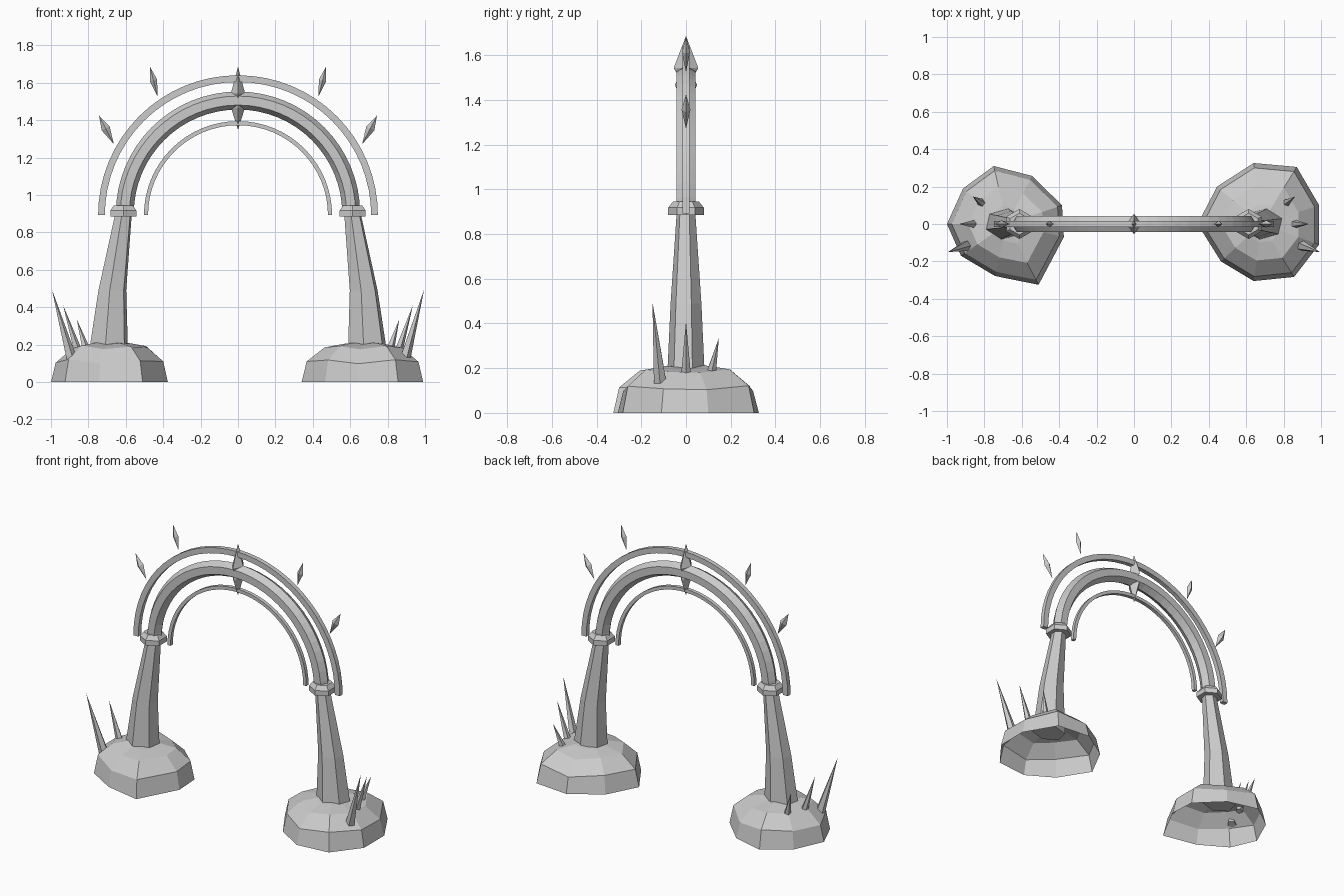
import bpy, bmesh, math
from mathutils import Vector

if "Cube" in bpy.data.objects:
    bpy.data.objects.remove(bpy.data.objects["Cube"])

stone = bpy.data.materials.new("grey stone")
stone.diffuse_color = (0.6, 0.6, 0.6, 1)
stone.use_nodes = True
stone.node_tree.nodes["Principled BSDF"].inputs["Base Color"].default_value = stone.diffuse_color


def loft(name, rings, cap_start=True, cap_end=True):
    """Skin a list of equal-sized vertex rings; a one-point ring is an apex."""
    bm = bmesh.new()
    loops = [[bm.verts.new(p) for p in ring] for ring in rings]
    for a, b in zip(loops, loops[1:]):
        n = max(len(a), len(b))
        for i in range(n):
            j = (i + 1) % n
            if len(a) == 1:
                bm.faces.new((a[0], b[j], b[i]))
            elif len(b) == 1:
                bm.faces.new((a[i], a[j], b[0]))
            else:
                bm.faces.new((a[i], a[j], b[j], b[i]))
    if cap_start and len(loops[0]) > 2:
        bm.faces.new(loops[0][::-1])
    if cap_end and len(loops[-1]) > 2:
        bm.faces.new(loops[-1])
    bmesh.ops.recalc_face_normals(bm, faces=bm.faces)
    mesh = bpy.data.meshes.new(name)
    bm.to_mesh(mesh)
    bm.free()
    mesh.materials.append(stone)
    obj = bpy.data.objects.new(name, mesh)
    bpy.context.collection.objects.link(obj)
    return obj


def ngon(cx, z, rx, ry, sides=6, turn=0):
    return [(cx + rx * math.cos(turn + math.tau * i / sides),
             ry * math.sin(turn + math.tau * i / sides), z) for i in range(sides)]


def arch(name, radius, centre_z, section, segments=32):
    """Sweep a (radial, y) section over a half circle."""
    rings = []
    for k in range(segments + 1):
        a = math.pi * k / segments
        rings.append([((radius + r) * math.cos(a), y, centre_z + (radius + r) * math.sin(a))
                      for r, y in section])
    return loft(name, rings)


def shard(name, bottom, top, wide, half_x, half_y, sides=4):
    """Pointed crystal between two tips, widest at the fraction `wide`."""
    b, t = Vector(bottom), Vector(top)
    axis = (t - b).normalized()
    u = Vector((0, 1, 0)).cross(axis).normalized()
    v = axis.cross(u)
    mid = b.lerp(t, wide)
    ring = [mid + u * half_x * math.cos(math.tau * i / sides) + v * half_y * math.sin(math.tau * i / sides)
            for i in range(sides)]
    return loft(name, [[b], ring, [t]] if wide > 0 else [ring, [t]])


# Rock mounds: irregular outline, hollow underneath
outlines = {
    "left": [(-.375, -.07), (-.385, .10), (-.545, .257), (-.75, .31), (-.914, .19),
             (-1, 0), (-.925, -.17), (-.743, -.278), (-.51, -.325)],
    "right": [(.34, 0), (.465, -.2), (.64, -.305), (.856, -.283), (.99, -.11),
              (.99, .10), (.87, .305), (.64, .326), (.444, .2)],
}
for side, s in (("left", -1), ("right", 1)):
    cx = s * 0.68
    rings = []
    for scale, z, wobble in ((1, 0, 0), (.92, .11, .012), (.64, .185, .01), (.32, .205, .006)):
        rings.append([(cx + (x - cx) * scale, y * scale, z + wobble * math.sin(i * 2.4))
                      for i, (x, y) in enumerate(outlines[side])])
    rings.append([(cx, 0, .213)])
    loft(side + "_rock_mound", rings, cap_start=False)

    # Leaning tapered pillar
    turn = math.radians(20)
    loft(side + "_pillar", [ngon(s * x, z, rx, ry, 6, turn) for x, z, rx, ry in
                            ((.693, .15, .112, .086), (.672, .49, .079, .07), (.612, .90, .047, .042))])

    # Collar with bevelled top
    loft(side + "_collar", [ngon(s * .613, z, r, r, 6, math.pi / 2) for z, r in
                            ((.885, .08), (.918, .08), (.945, .058))])

    # Spikes growing out of the mound
    spikes = (((.893, -.115, .13), (.995, -.15, .495), .03),
              ((.855, 0, .16), (.935, 0, .41), .024),
              ((.81, .11, .165), (.862, .147, .335), .024))
    for i, (b, t, r) in enumerate(spikes):
        shard(f"{side}_spike_{i + 1}", (s * b[0], b[1], b[2]), (s * t[0], t[1], t[2]), 0, r, r, 5)

    # Floating shards around the arch
    shard(side + "_upper_shard", (s * .43, 0, 1.525), (s * .47, 0, 1.685), .55, .02, .018)
    shard(side + "_lower_shard", (s * .664, 0, 1.272), (s * .743, 0, 1.425), .55, .024, .02)

# Main arch: hexagonal section with a ridge outward
hexagon = [(.048 * math.cos(math.tau * i / 6), .048 * math.sin(math.tau * i / 6)) for i in range(6)]
arch("main_arch", .605, .90, hexagon)


# Thin bands outside and inside the arch
def box_section(r, y):
    return [(r, y), (-r, y), (-r, -y), (r, -y)]


arch("outer_band", .73, .892, box_section(.018, .015))
arch("inner_band", .492, .892, box_section(.011, .012))

# Keystone crystals at the crown
shard("upper_keystone", (0, 0, 1.44), (0, 0, 1.686), .42, .038, .055)
shard("lower_keystone", (0, 0, 1.348), (0, 0, 1.56), .57, .038, .05)
